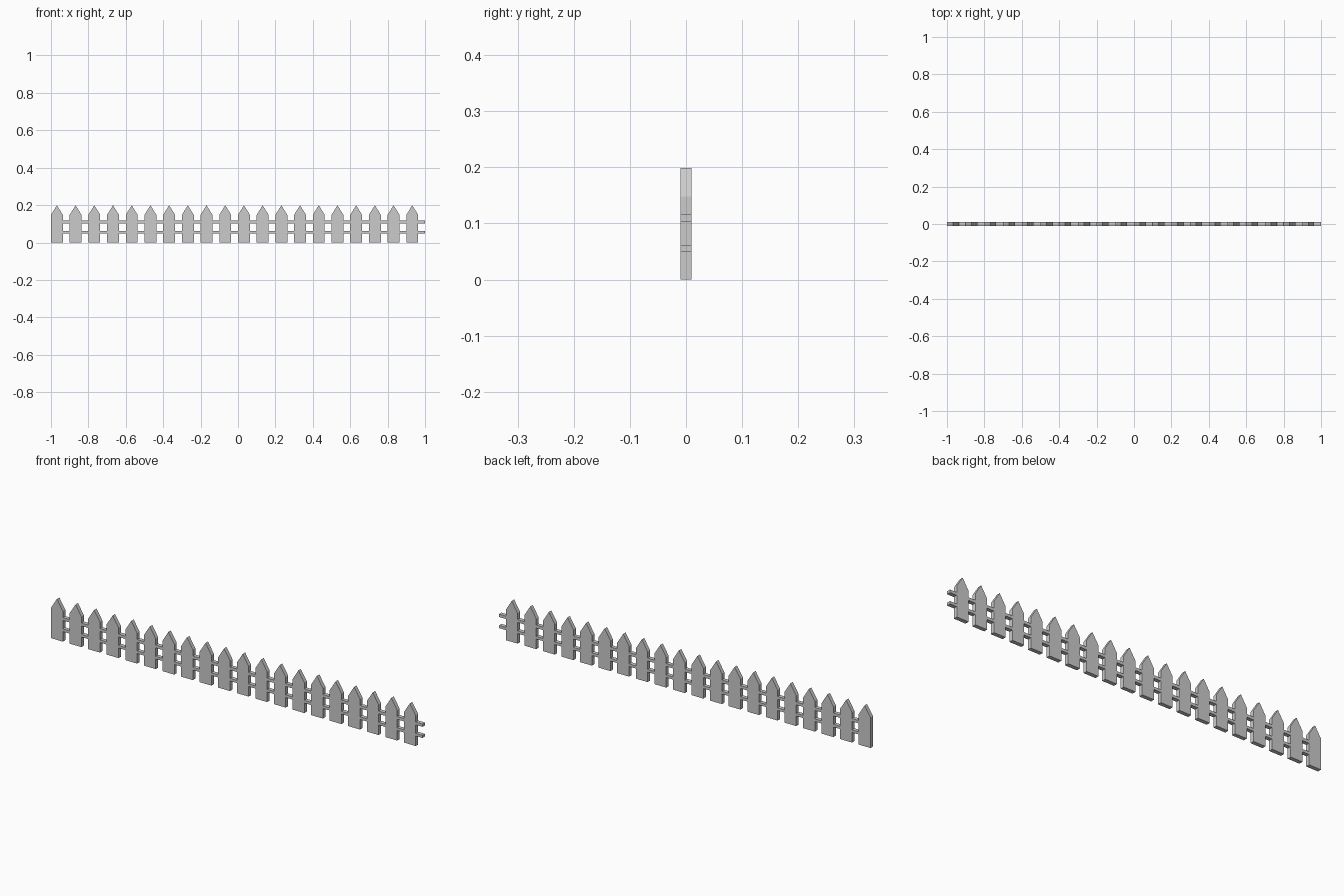
import bpy, bmesh

if "Cube" in bpy.data.objects:
    bpy.data.objects.remove(bpy.data.objects["Cube"])

COUNT, PITCH, WIDTH = 20, 0.1, 0.0635
HALF_T = 0.0095          # half thickness of the fence


def prism(name, profile):
    """Extrude an x-z outline through the fence thickness."""
    bm = bmesh.new()
    face = bm.faces.new([bm.verts.new((x, -HALF_T, z)) for x, z in profile])
    ext = bmesh.ops.extrude_face_region(bm, geom=[face])
    moved = [v for v in ext["geom"] if isinstance(v, bmesh.types.BMVert)]
    bmesh.ops.translate(bm, verts=moved, vec=(0, 2 * HALF_T, 0))
    bmesh.ops.recalc_face_normals(bm, faces=bm.faces[:])
    mesh = bpy.data.meshes.new(name)
    bm.to_mesh(mesh)
    bm.free()
    obj = bpy.data.objects.new(name, mesh)
    bpy.context.collection.objects.link(obj)
    return obj


# pointed pickets
w = WIDTH / 2
outline = [(-w, 0), (w, 0), (w, 0.148), (0, 0.199), (-w, 0.148)]
first = prism("picket_1", outline)
first.location.x = -1 + w
for i in range(1, COUNT):
    picket = bpy.data.objects.new(f"picket_{i + 1}", first.data)
    picket.location.x = -1 + w + i * PITCH
    bpy.context.collection.objects.link(picket)

# horizontal rails, running past the last picket to meet the next section
for name, z0, z1 in (("lower_rail", 0.049, 0.062), ("upper_rail", 0.103, 0.117)):
    prism(name, [(-1 + w, z0), (1, z0), (1, z1), (-1 + w, z1)])
